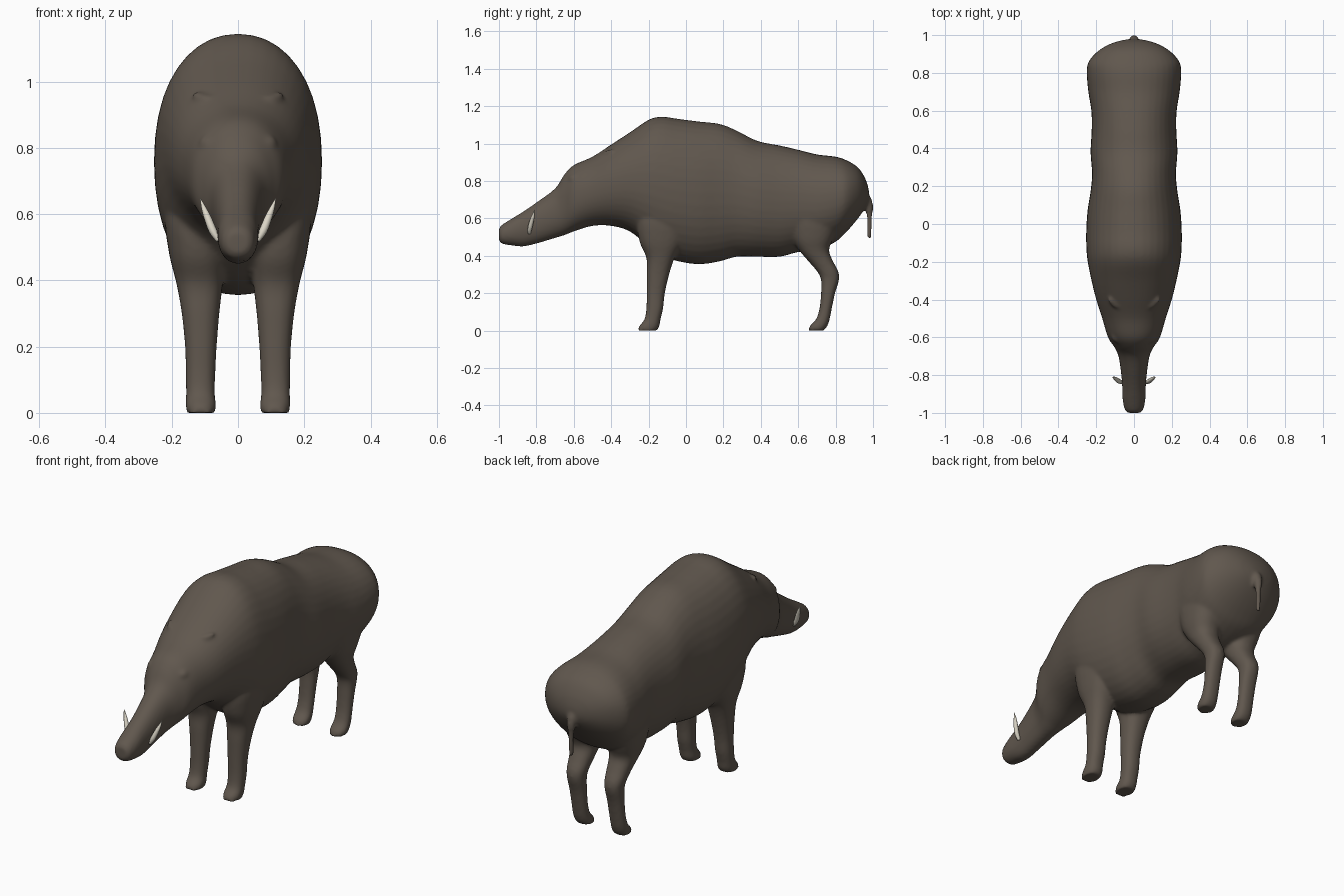
import bpy, bmesh
from math import sin, cos, tau, copysign
from mathutils import Vector

if "Cube" in bpy.data.objects:
    bpy.data.objects.remove(bpy.data.objects["Cube"])


def material(name, rgb):
    m = bpy.data.materials.new(name)
    m.use_nodes = True
    m.diffuse_color = (*rgb, 1)
    m.node_tree.nodes["Principled BSDF"].inputs["Base Color"].default_value = (*rgb, 1)
    return m


hide = material("dark brown hide", (0.118, 0.096, 0.076))
ivory = material("ivory", (0.72, 0.68, 0.58))


def smooth_path(stations, steps=4):
    """Catmull-Rom interpolation through tuples of any length."""
    pts = [Vector(s) for s in stations]
    out = []
    for i in range(len(pts) - 1):
        a, b, c, d = (pts[max(i - 1, 0)], pts[i], pts[i + 1], pts[min(i + 2, len(pts) - 1)])
        for k in range(steps):
            t = k / steps
            out.append(b + (c - a) * (t / 2) + (a * 2 - b * 5 + c * 4 - d) * (t * t / 2)
                       + (b * 3 - a - c * 3 + d) * (t ** 3 / 2))
    return out + [pts[-1]]


def loft(bm, rings):
    """Skin a list of point rings and cap both ends."""
    loops = [[bm.verts.new(p) for p in ring] for ring in rings]
    n = len(loops[0])
    for a, b in zip(loops, loops[1:]):
        for i in range(n):
            bm.faces.new((a[i], a[(i + 1) % n], b[(i + 1) % n], b[i]))
    bm.faces.new(loops[0][::-1])
    bm.faces.new(loops[-1])


def oval(n=32, power=2.0):
    e = 2 / power
    for i in range(n):
        c, s = cos(tau * i / n), sin(tau * i / n)
        yield copysign(abs(c) ** e, c), copysign(abs(s) ** e, s)


def tube(bm, points):
    """Round tube through (x, y, z, radius) stations."""
    path = smooth_path(points)
    rings = []
    for i, p in enumerate(path):
        d = (path[min(i + 1, len(path) - 1)] - path[max(i - 1, 0)]).to_3d().normalized()
        u = d.orthogonal() if abs(d.x) > 0.9 else d.cross(Vector((1, 0, 0))).normalized()
        v = d.cross(u).normalized()
        rings.append([p.to_3d() + (u.normalized() * a + v * b) * p[3] for a, b in oval(12)])
    loft(bm, rings)


def finish(bm, name, mat):
    bmesh.ops.recalc_face_normals(bm, faces=bm.faces[:])
    mesh = bpy.data.meshes.new(name)
    bm.to_mesh(mesh)
    bm.free()
    mesh.materials.append(mat)
    mesh.shade_smooth()
    obj = bpy.data.objects.new(name, mesh)
    bpy.context.collection.objects.link(obj)
    return obj


body = bmesh.new()

# Torso, head and snout: y, top, bottom, half width
torso = [(-1.0, .545, .485, .03), (-.985, .565, .465, .048), (-.93, .60, .455, .06),
         (-.87, .637, .45, .062), (-.8, .685, .465, .067), (-.7, .76, .495, .082),
         (-.65, .835, .51, .105), (-.6, .885, .53, .138), (-.5, .93, .56, .168),
         (-.4, .995, .56, .2), (-.3, 1.06, .53, .225), (-.2, 1.127, .45, .245),
         (-.13, 1.144, .40, .252), (-.04, 1.132, .37, .253), (.07, 1.118, .355, .246),
         (.18, 1.105, .37, .229), (.27, 1.07, .395, .222), (.38, 1.015, .395, .23),
         (.5, .99, .395, .224), (.6, .967, .42, .226), (.7, .942, .43, .242),
         (.8, .93, .475, .25), (.86, .91, .53, .24), (.92, .872, .60, .185),
         (.96, .81, .66, .11), (.978, .75, .70, .035)]
loft(body, [[(a * w, y, (t + b) / 2 + s * (t - b) / 2) for a, s in oval(40, 2.15)]
            for y, t, b, w in smooth_path(torso)])

# Legs: z, front y, back y, inner x, outer x
fore = [(0, -.258, -.155, .068, .155), (.025, -.25, -.142, .066, .158),
        (.06, -.222, -.136, .07, .157), (.12, -.212, -.122, .068, .158),
        (.2, -.21, -.113, .064, .16), (.3, -.21, -.09, .056, .17),
        (.39, -.212, -.06, .046, .186), (.48, -.25, -.01, .04, .208),
        (.6, -.26, .02, .06, .222), (.7, -.2, -.04, .1, .2)]
hind = [(0, .655, .738, .068, .153), (.025, .662, .756, .066, .157),
        (.06, .695, .768, .07, .156), (.12, .714, .78, .07, .155),
        (.2, .722, .797, .068, .157), (.27, .722, .818, .065, .16),
        (.315, .702, .815, .06, .166), (.37, .655, .787, .052, .175),
        (.43, .605, .765, .044, .19), (.5, .57, .79, .04, .21),
        (.62, .56, .83, .06, .225), (.72, .62, .8, .1, .2)]
for side in (-1, 1):
    for leg in (fore, hind):
        loft(body, [[(side * ((i + o) / 2 + a * (o - i) / 2), (f + k) / 2 + s * (k - f) / 2, z)
                     for a, s in oval(24, 2.3)] for z, f, k, i, o in smooth_path(leg)])
    # Small folded ears
    tube(body, [(side * .07, -.44, .935, .016), (side * .1, -.425, .945, .017),
                (side * .122, -.405, .955, .014), (side * .128, -.395, .968, .008)])
    # Brow bumps over the eyes
    tube(body, [(side * .078, -.615, .80, .02), (side * .092, -.60, .812, .026),
                (side * .1, -.57, .81, .02)])

# Tail
tube(body, [(0, .93, .74, .03), (0, .965, .70, .027), (0, .978, .66, .023),
            (0, .981, .60, .014), (0, .98, .54, .013), (0, .978, .495, .012)])

# Fuse every body part into one soft skin
boar = finish(body, "body", hide)
remesh = boar.modifiers.new("fuse", 'REMESH')
remesh.mode = 'VOXEL'
remesh.voxel_size = 0.009
remesh.use_smooth_shade = True
soften = boar.modifiers.new("soften", 'SMOOTH')
soften.factor = 0.5
soften.iterations = 7

# Tusks
for side, name in ((1, "left_tusk"), (-1, "right_tusk")):
    bm = bmesh.new()
    tube(bm, [(side * .058, -.838, .52, .008), (side * .076, -.834, .55, .012),
              (side * .092, -.824, .59, .011), (side * .104, -.815, .62, .007),
              (side * .114, -.81, .648, .001)])
    finish(bm, name, ivory)
